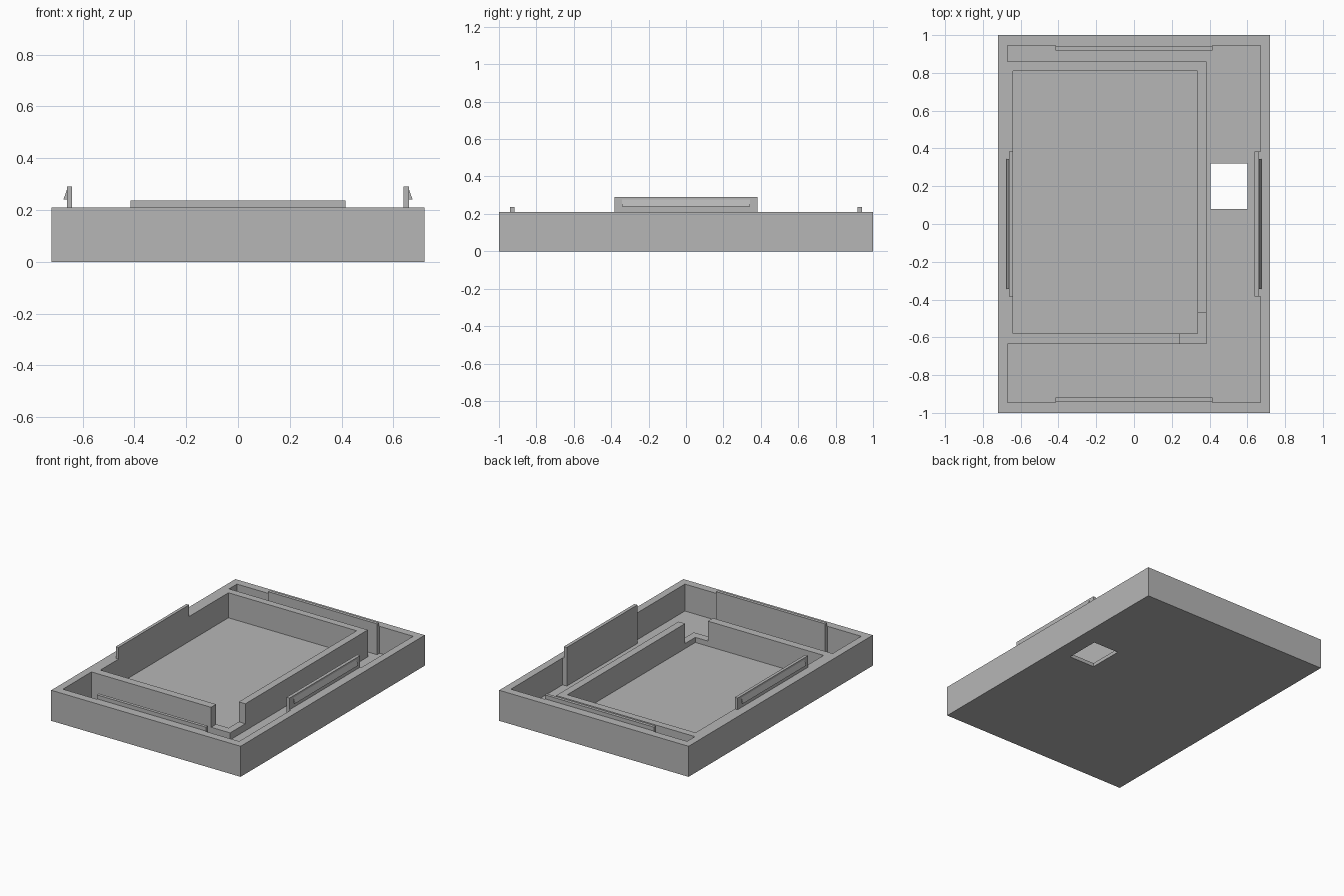
import bpy, bmesh

cube = bpy.data.objects.get("Cube")
if cube:
    bpy.data.objects.remove(cube, do_unlink=True)

grey = bpy.data.materials.new("plain grey")
grey.use_nodes = True
COLOUR = (0.47, 0.47, 0.47, 1)
grey.diffuse_color = COLOUR
grey.node_tree.nodes["Principled BSDF"].inputs["Base Color"].default_value = COLOUR

RIM = 0.21
FLOOR = 0.025
AXES = {"x": lambda a, b, d: (d, a, b),
        "y": lambda a, b, d: (a, d, b),
        "z": lambda a, b, d: (a, b, d)}


def prism(name, outline, axis, start, end):
    """Extrude a flat outline along an axis into a closed solid."""
    bm = bmesh.new()
    place = AXES[axis]
    base = bm.faces.new([bm.verts.new(place(a, b, start)) for a, b in outline])
    moved = bmesh.ops.extrude_face_region(bm, geom=[base])["geom"]
    verts = [v for v in moved if isinstance(v, bmesh.types.BMVert)]
    bmesh.ops.translate(bm, verts=verts, vec=place(0, 0, end - start))
    bmesh.ops.recalc_face_normals(bm, faces=bm.faces)
    mesh = bpy.data.meshes.new(name)
    bm.to_mesh(mesh)
    bm.free()
    mesh.materials.append(grey)
    obj = bpy.data.objects.new(name, mesh)
    bpy.context.collection.objects.link(obj)
    return obj


def rect(a0, a1, b0, b1):
    return [(a0, b0), (a1, b0), (a1, b1), (a0, b1)]


def cut(target, cutter):
    """Subtract the cutter, bake the result and remove the cutter."""
    mod = target.modifiers.new("cut", "BOOLEAN")
    mod.operation = "DIFFERENCE"
    mod.solver = "EXACT"
    mod.object = cutter
    cutter.hide_render = True
    bpy.context.view_layer.objects.active = target
    bpy.ops.object.modifier_apply(modifier=mod.name)
    bpy.data.objects.remove(cutter, do_unlink=True)


# Tray body, hollowed so that an inner frame stays joined to the right wall
tray = prism("tray", rect(-0.72, 0.72, -1, 1), "z", 0, RIM)
channel = [(-0.67, -0.945), (0.67, -0.945), (0.67, 0.945), (-0.67, 0.945),
           (-0.67, 0.86), (0.385, 0.86), (0.385, -0.635), (-0.67, -0.635)]
cut(tray, prism("channel_cutter", channel, "z", FLOOR, 0.4))
cut(tray, prism("pocket_cutter", rect(-0.64, 0.335, -0.58, 0.81), "z", 0.038, 0.4))

# Lowered corner of the inner frame and the square opening in the floor
cut(tray, prism("notch_cutter", rect(0.24, 0.42, -0.67, -0.47), "z", 0.073, 0.4))
cut(tray, prism("opening_cutter", rect(0.405, 0.6, 0.08, 0.32), "z", -0.1, 0.1))

# Locating ridges along the front and back walls
for side, name in ((-1, "front_ridge"), (1, "back_ridge")):
    profile = [(0.918, FLOOR), (0.945, FLOOR), (0.945, RIM),
               (0.94, RIM), (0.94, 0.237), (0.918, 0.237)]
    prism(name, [(side * y, z) for y, z in profile], "x", -0.415, 0.415)

# Tall clips on the long walls, each with a wedge hook facing outward
for side, name in ((-1, "right"), (1, "left")):
    bottom = FLOOR if side > 0 else RIM
    profile = [(0.638, bottom), (0.67, bottom), (0.67, RIM),
               (0.661, RIM), (0.661, 0.29), (0.638, 0.29)]
    if side < 0:
        profile = rect(0.64, 0.661, RIM, 0.29)
    prism(name + "_clip", [(side * x, z) for x, z in profile], "y", -0.383, 0.383)
    wedge = [(0.661, 0.24), (0.674, 0.24), (0.661, 0.277)]
    prism(name + "_hook", [(side * x, z) for x, z in wedge], "y", -0.343, 0.343)
